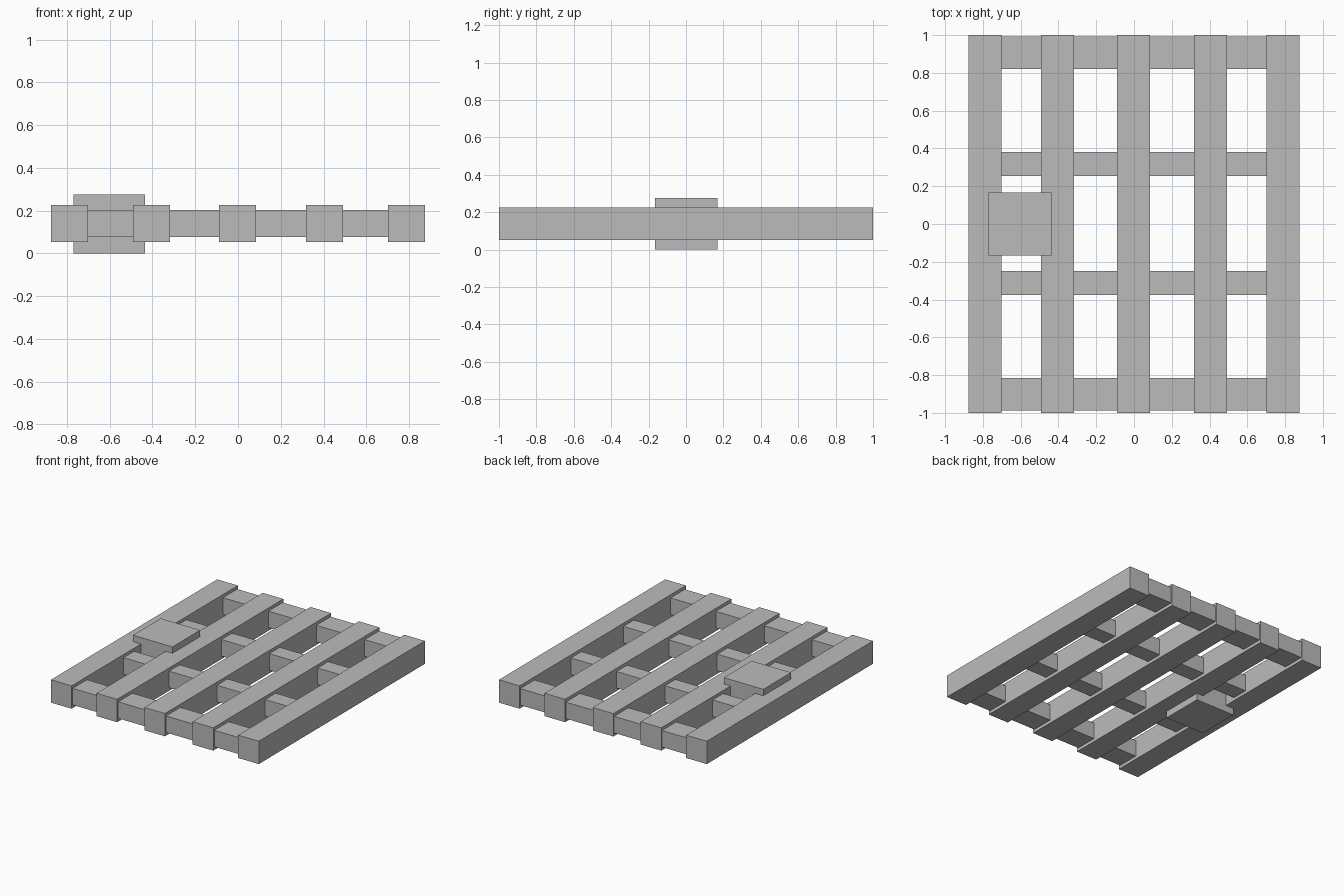
import bpy

cube = bpy.data.objects.get("Cube")
if cube:
    bpy.data.objects.remove(cube, do_unlink=True)

GREY = (0.5, 0.5, 0.5, 1)
grey = bpy.data.materials.new("plain_grey")
grey.use_nodes = True
grey.diffuse_color = GREY
grey.node_tree.nodes["Principled BSDF"].inputs["Base Color"].default_value = GREY


def box(name, x, y, z):
    """Add a box from its (low, high) range on each axis."""
    ranges = (x, y, z)
    bpy.ops.mesh.primitive_cube_add(size=1, location=[(a + b) / 2 for a, b in ranges])
    obj = bpy.context.object
    obj.name = name
    obj.scale = [b - a for a, b in ranges]
    bpy.ops.object.transform_apply(location=False, rotation=False, scale=True)
    obj.data.materials.append(grey)
    return obj


# Long bars running front to back
BAR = 0.174
bar_centres = (-0.788, -0.405, -0.002, 0.405, 0.788)
for i, x in enumerate(bar_centres):
    box(f"long_bar_{i + 1}", (x - BAR / 2, x + BAR / 2), (-1, 1), (0.052, 0.226))

# Cross rails filling each gap: wide at the ends, narrow inside
rails = {"front_rail": (-0.987, -0.815), "front_inner_rail": (-0.375, -0.248),
         "back_inner_rail": (0.255, 0.382), "back_rail": (0.82, 0.992)}
for name, y in rails.items():
    for i, (a, b) in enumerate(zip(bar_centres, bar_centres[1:])):
        box(f"{name}_{i + 1}", (a + BAR / 2, b - BAR / 2), y, (0.076, 0.202))

# Lock block straddling the two right-hand bars
box("lock_block", (-0.769, -0.436), (-0.166, 0.168), (0, 0.275))
